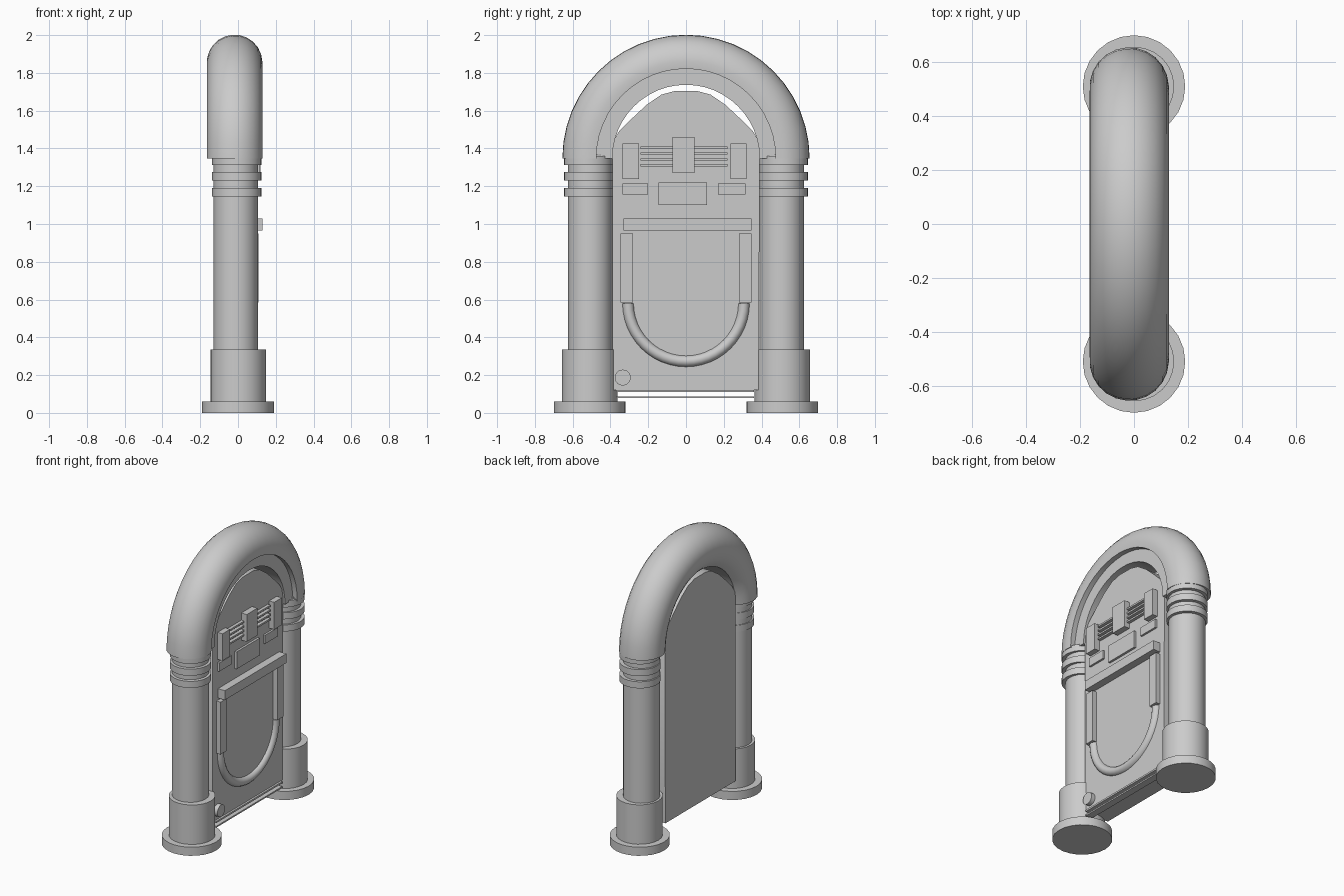
import bpy, bmesh
from math import sin, cos, pi, radians

if "Cube" in bpy.data.objects:
    bpy.data.objects.remove(bpy.data.objects["Cube"])

FRONT = 0.076   # x of cabinet front face


def finish(name, bm, smooth=True):
    bmesh.ops.recalc_face_normals(bm, faces=bm.faces)
    me = bpy.data.meshes.new(name)
    bm.to_mesh(me)
    bm.free()
    ob = bpy.data.objects.new(name, me)
    bpy.context.collection.objects.link(ob)
    if smooth:
        bpy.ops.object.select_all(action='DESELECT')
        ob.select_set(True)
        bpy.context.view_layer.objects.active = ob
        bpy.ops.object.shade_smooth_by_angle(angle=radians(35))
    return ob


def box(name, x0, x1, y0, y1, z0, z1):
    bm = bmesh.new()
    bmesh.ops.create_cube(bm, size=1)
    for v in bm.verts:
        v.co.x = (x0 + x1) / 2 + v.co.x * (x1 - x0)
        v.co.y = (y0 + y1) / 2 + v.co.y * (y1 - y0)
        v.co.z = (z0 + z1) / 2 + v.co.z * (z1 - z0)
    return finish(name, bm, False)


def cylinder(name, r, x, y, z0, z1, n=24):
    bm = bmesh.new()
    bmesh.ops.create_cone(bm, cap_ends=True, segments=n, radius1=r, radius2=r, depth=z1 - z0)
    bmesh.ops.translate(bm, verts=bm.verts, vec=(x, y, (z0 + z1) / 2))
    return finish(name, bm)


def prism(name, outline, x0, x1, smooth=True):
    """Extrude a (y, z) outline along x."""
    bm = bmesh.new()
    f = bm.faces.new([bm.verts.new((x0, y, z)) for y, z in outline])
    ext = bmesh.ops.extrude_face_region(bm, geom=[f])
    vs = [g for g in ext['geom'] if isinstance(g, bmesh.types.BMVert)]
    bmesh.ops.translate(bm, verts=vs, vec=(x1 - x0, 0, 0))
    return finish(name, bm, smooth)


def arc_sweep(name, profile, zc, a0, a1, steps):
    """Sweep a closed (radius, x) profile about the x axis at height zc."""
    bm = bmesh.new()
    rings = []
    for i in range(steps + 1):
        a = a0 + (a1 - a0) * i / steps
        rings.append([bm.verts.new((x, r * cos(a), zc + r * sin(a))) for r, x in profile])
    n = len(profile)
    for p, q in zip(rings, rings[1:]):
        for k in range(n):
            bm.faces.new((p[k], p[(k + 1) % n], q[(k + 1) % n], q[k]))
    bm.faces.new(rings[0])
    bm.faces.new(rings[-1])
    return finish(name, bm)


# side columns with feet and collar rings
for side, s in (("left", -1), ("right", 1)):
    cylinder(side + "_foot", 0.19, 0, s * 0.51, 0, 0.06)
    cylinder(side + "_plinth", 0.147, 0.002, s * 0.51, 0.06, 0.335)
    cylinder(side + "_column", 0.117, -0.012, s * 0.507, 0.30, 1.37)
    for i, z in enumerate((1.145, 1.23, 1.313)):
        cylinder(f"{side}_ring_{i}", 0.131, -0.006, s * 0.516, z, z + 0.046)

# big rounded arch with a stepped inner lip on the front
profile = [(0.39, 0.09), (0.475, 0.09)]
for i in range(17):
    a = radians(103 - i * (103 + 142) / 16)
    profile.append((0.508 + 0.147 * cos(a), -0.018 + 0.147 * sin(a)))
arc_sweep("arch", profile, 1.347, 0, pi, 24)

# cabinet body with rounded crown
half = [(0.39, 1.43), (0.355, 1.49), (0.29, 1.555), (0.21, 1.63), (0.13, 1.685), (0.06, 1.704)]
outline = [(-0.39, 0.12), (0.385, 0.12)] + half + [(-y, z) for y, z in reversed(half)]
prism("cabinet", outline, -0.11, FRONT)

# bottom rails
box("lower_rail", 0.04, 0.09, -0.37, 0.36, 0.078, 0.088)
box("upper_rail", 0.04, 0.09, -0.37, 0.36, 0.11, 0.122)

# coin return button
circle = [(-0.335 + 0.042 * cos(2 * pi * i / 24), 0.187 + 0.042 * sin(2 * pi * i / 24)) for i in range(24)]
prism("button", circle, 0.06, 0.105)

# speaker grille frame: rounded U, two uprights, top bar
u_profile = [(0.307 + 0.031 * cos(pi * i / 8), FRONT - 0.01 + 0.035 * sin(pi * i / 8)) for i in range(9)]
arc_sweep("grille_bottom", u_profile, 0.58, pi, 2 * pi, 24)
for s in (-1, 1):
    y0, y1 = sorted((s * 0.28, s * 0.346))
    box("grille_upright", 0.06, 0.108, y0, y1, 0.585, 0.95)
box("grille_top_bar", 0.06, 0.13, -0.33, 0.347, 0.965, 1.03)

# selector plates
box("centre_plate", 0.06, 0.092, -0.145, 0.11, 1.10, 1.22)
box("left_plate", 0.06, 0.09, -0.335, -0.20, 1.155, 1.215)
box("right_plate", 0.06, 0.09, 0.17, 0.315, 1.155, 1.215)

# title display: side blocks, centre block and thin bars
box("display_left", 0.06, 0.115, -0.335, -0.25, 1.237, 1.425)
box("display_right", 0.06, 0.115, 0.235, 0.32, 1.237, 1.427)
box("display_centre", 0.06, 0.118, -0.072, 0.046, 1.27, 1.46)
for i in range(4):
    z = 1.305 + i * 0.031
    box(f"display_bar_{i}", 0.06, 0.098, -0.24, 0.22, z, z + 0.012)
